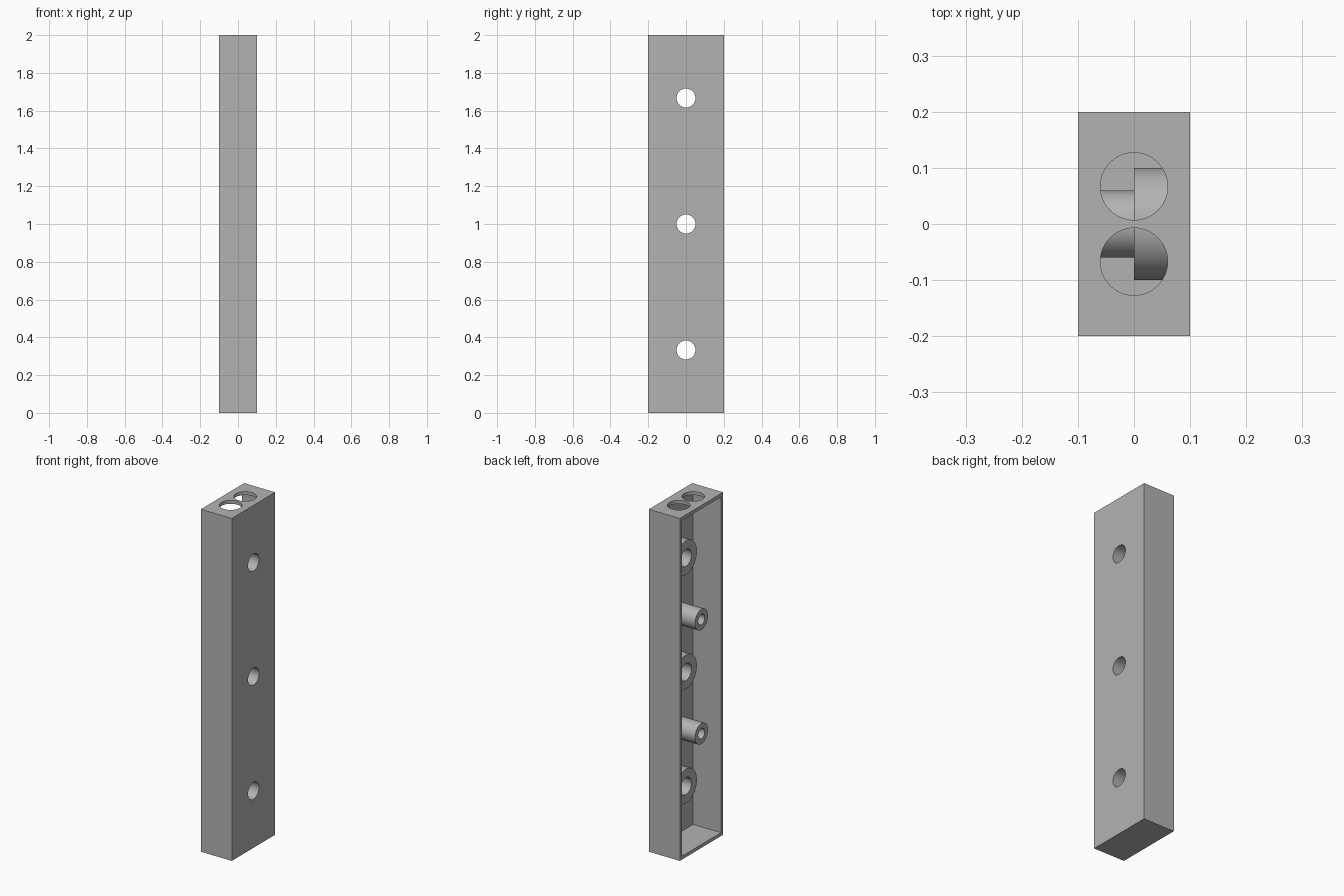
import bpy
import bmesh
from math import cos, sin, tau

cube = bpy.data.objects.get("Cube")
if cube:
    bpy.data.objects.remove(cube, do_unlink=True)

WALL = 0.02
SEGMENTS = 48
INNER_X = 0.1 - WALL

plastic = bpy.data.materials.new("light grey plastic")
plastic.use_nodes = True
grey = (0.45, 0.45, 0.45, 1)
plastic.diffuse_color = grey
plastic.node_tree.nodes["Principled BSDF"].inputs["Base Color"].default_value = grey


def finish(name, bm):
    bmesh.ops.recalc_face_normals(bm, faces=bm.faces)
    mesh = bpy.data.meshes.new(name)
    bm.to_mesh(mesh)
    bm.free()
    mesh.materials.append(plastic)
    obj = bpy.data.objects.new(name, mesh)
    bpy.context.collection.objects.link(obj)
    return obj


def box(name, low, high):
    bm = bmesh.new()
    bmesh.ops.create_cube(bm, size=1)
    for v in bm.verts:
        v.co = [a + (b - a) * (c + 0.5) for a, b, c in zip(low, high, v.co)]
    return finish(name, bm)


def ring(bm, radius, place):
    angles = [tau * i / SEGMENTS for i in range(SEGMENTS)]
    return [bm.verts.new(place(radius * cos(a), radius * sin(a))) for a in angles]


def bridge(bm, a, b):
    for i in range(SEGMENTS):
        j = (i + 1) % SEGMENTS
        bm.faces.new((a[i], a[j], b[j], b[i]))


def rod(name, radius, start, end):
    """Solid cylinder between two placing functions."""
    bm = bmesh.new()
    a, b = ring(bm, radius, start), ring(bm, radius, end)
    bridge(bm, a, b)
    bm.faces.new(a)
    bm.faces.new(b)
    return finish(name, bm)


def across(x, z):
    return lambda u, v: (x, u, z + v)


def upright(y, z):
    return lambda u, v: (u, y + v, z)


def smooth(obj):
    bpy.ops.object.select_all(action="DESELECT")
    obj.select_set(True)
    bpy.context.view_layer.objects.active = obj
    bpy.ops.object.shade_smooth_by_angle()


def tube(name, outer, inner, tip_x, z):
    """Hollow boss standing on the inside of the side wall."""
    bm = bmesh.new()
    loops = [ring(bm, r, across(x, z)) for r, x in
             ((outer, INNER_X), (outer, tip_x), (inner, tip_x), (inner, INNER_X))]
    for a, b in zip(loops, loops[1:]):
        bridge(bm, a, b)
    smooth(finish(name, bm))


# Hollow housing, open on one broad side
housing = box("housing", (-0.1, -0.2, 0), (0.1, 0.2, 2))
cutters = [box("cavity_cutter", (-0.2, WALL - 0.2, WALL),
               (INNER_X, 0.2 - WALL, 2 - WALL))]

# Three pin holes through the side wall, each with a wide boss
for i in (1, 3, 5):
    z = i / 3
    cutters.append(rod(f"pin_hole_cutter_{i}", 0.05, across(0.04, z), across(0.2, z)))
    tube(f"pin_hole_boss_{i}", 0.1, 0.05, 0, z)

# Two slim posts reaching the open side
for i in (2, 4):
    tube(f"inner_post_{i}", 0.06, 0.03, -0.1, i / 3)

# Two round openings in the top wall
for side in (-1, 1):
    y = side * 0.067
    cutters.append(rod(f"top_opening_cutter_{side}", 0.06, upright(y, 1.9), upright(y, 2.1)))

# Cut the cavity and the openings
for cutter in cutters:
    cutter.hide_render = True
    cutter.hide_set(True)
    cutter.display_type = "WIRE"
    cut = housing.modifiers.new(cutter.name, "BOOLEAN")
    cut.operation = "DIFFERENCE"
    cut.solver = "EXACT"
    cut.object = cutter
bpy.context.view_layer.objects.active = housing
for name in [m.name for m in housing.modifiers]:
    bpy.ops.object.modifier_apply(modifier=name)
smooth(housing)
